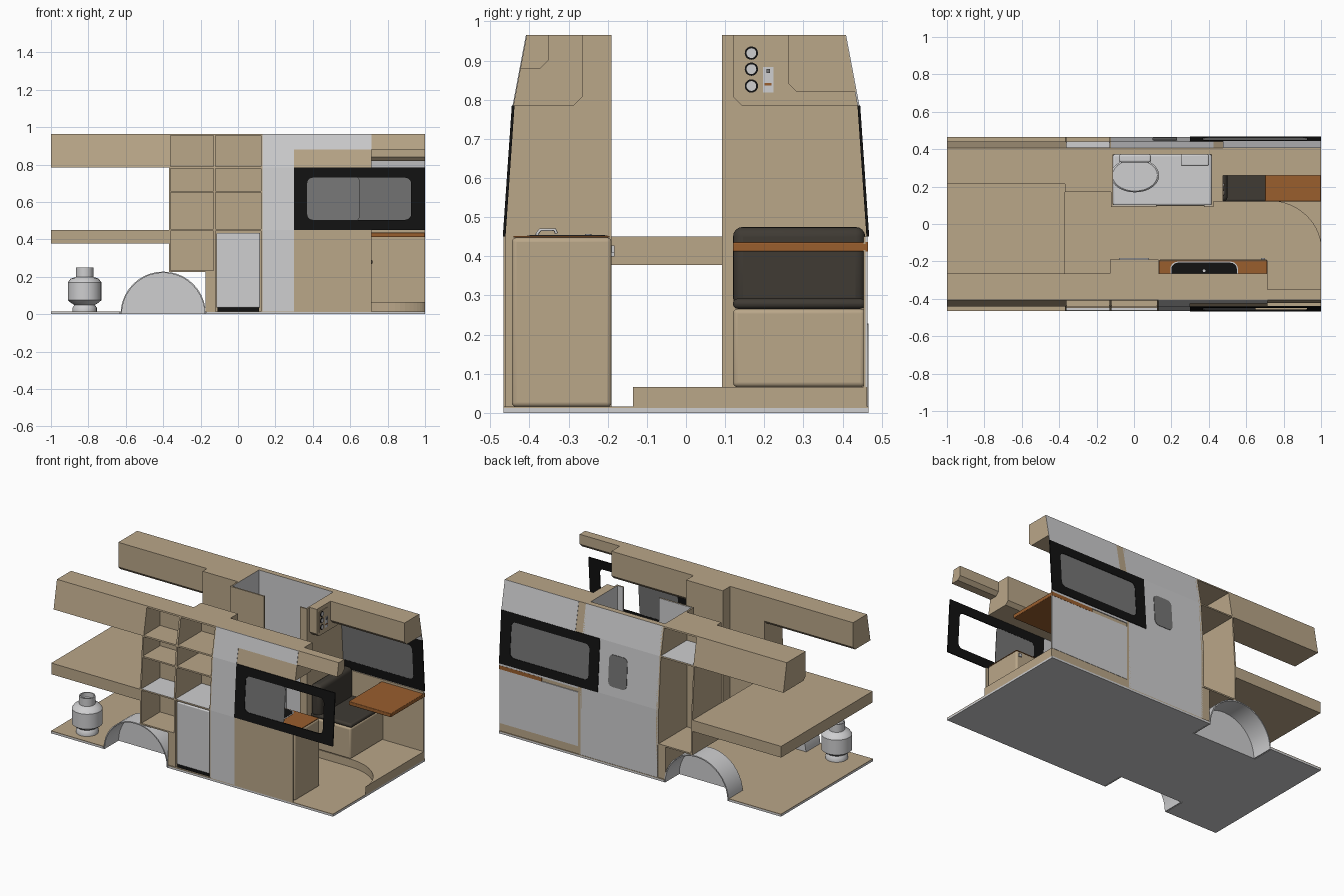
import bpy, bmesh, math

if "Cube" in bpy.data.objects:
    bpy.data.objects.remove(bpy.data.objects["Cube"])

def mat(name, r, g, b):
    m = bpy.data.materials.new(name)
    m.diffuse_color = (r, g, b, 1)
    m.use_nodes = True
    m.node_tree.nodes["Principled BSDF"].inputs["Base Color"].default_value = m.diffuse_color
    return m

TAN = mat("tan_board", .49, .385, .25)
GREY = mat("light_grey", .62, .62, .63)
DARK = mat("dark_upholstery", .05, .043, .034)
WOOD = mat("orange_wood", .32, .112, .027)
BLACK = mat("black_trim", .006, .006, .006)
GLASS = mat("grey_glass", .18, .18, .18)
TOP = .965

def out(z):
    """Half width of the van wall at height z."""
    if z <= .45: return .464
    if z <= .785: return .464 - (z - .45) / .335 * .023
    return .441 - (z - .785) / .18 * .034

def finish(name, bm, mats, rule=None, bevel=0, smooth=False):
    bmesh.ops.recalc_face_normals(bm, faces=bm.faces)
    bm.normal_update()
    if rule:
        for f in bm.faces: f.material_index = rule(f)
    me = bpy.data.meshes.new(name)
    bm.to_mesh(me); bm.free()
    for m in mats: me.materials.append(m)
    ob = bpy.data.objects.new(name, me)
    bpy.context.collection.objects.link(ob)
    if bevel:
        b = ob.modifiers.new("round", 'BEVEL'); b.width = bevel; b.segments = 4
    if smooth or bevel:
        bpy.ops.object.select_all(action='DESELECT')
        ob.select_set(True); bpy.context.view_layer.objects.active = ob
        bpy.ops.object.shade_smooth_by_angle(angle=math.radians(35))
    return ob

def extrude(name, pts, vec, mats, **kw):
    """Solid from a planar outline of 3D points moved along vec."""
    bm = bmesh.new()
    a = [bm.verts.new(p) for p in pts]
    b = [bm.verts.new([p[i] + vec[i] for i in range(3)]) for p in pts]
    bm.faces.new(a); bm.faces.new(b[::-1])
    n = len(a)
    for i in range(n):
        bm.faces.new((a[i], b[i], b[(i + 1) % n], a[(i + 1) % n]))
    return finish(name, bm, mats, **kw)

def box(name, x0, x1, y0, y1, z0, z1, m, **kw):
    return extrude(name, [(x0, y0, z0), (x1, y0, z0), (x1, y1, z0), (x0, y1, z0)], (0, 0, z1 - z0), [m], **kw)

def prism(name, yz, x0, x1, mats, **kw):
    return extrude(name, [(x0, y, z) for y, z in yz], (x1 - x0, 0, 0), mats, **kw)

def heights(z0, z1):
    return [z0] + [z for z in (.45, .785) if z0 < z < z1] + [z1]

def slab(name, s, x0, x1, yin, z0, z1, mats, **kw):
    """Block from the flat inner face yin out to the shaped van wall."""
    yz = [(s * out(z), z) for z in heights(z0, z1)] + [(s * yin, z1), (s * yin, z0)]
    return prism(name, yz, x0, x1, mats, **kw)

def skin(name, s, x0, x1, z0, z1, m, lift=0):
    hs = heights(z0, z1)
    yz = [(s * (out(z) + lift), z) for z in hs] + [(s * (out(z) + lift - .005), z) for z in hs[::-1]]
    return prism(name, yz, x0, x1, [m])

def overhead(name, s, x0, x1, yin, z0, c=.022):
    yz = [(s * out(z0), z0), (s * (yin + c), z0), (s * yin, z0 + c), (s * yin, TOP), (s * out(TOP), TOP)]
    return prism(name, yz, x0, x1, [TAN])

def rrect(x0, x1, z0, z1, r, n=5):
    pts = []
    for cx, cz, a0 in ((x1 - r, z1 - r, 0), (x0 + r, z1 - r, 90), (x0 + r, z0 + r, 180), (x1 - r, z0 + r, 270)):
        for i in range(n + 1):
            a = math.radians(a0 + 90 * i / n)
            pts.append((cx + r * math.cos(a), cz + r * math.sin(a)))
    return pts

def lathe(name, prof, loc, m, n=24, sx=1, sy=1):
    bm = bmesh.new()
    rings = [[bm.verts.new((loc[0] + sx * r * math.cos(2 * math.pi * i / n), loc[1] + sy * r * math.sin(2 * math.pi * i / n), z))
              for i in range(n)] for r, z in prof]
    for a, b in zip(rings, rings[1:]):
        for i in range(n):
            bm.faces.new((a[i], a[(i + 1) % n], b[(i + 1) % n], b[i]))
    bm.faces.new(rings[0][::-1]); bm.faces.new(rings[-1])
    return finish(name, bm, [m], smooth=True)

def window(name, s, x0, x1, z0, z1, gx0, gx1):
    """Black surround with a rounded opening and a glass pane."""
    bm = bmesh.new()
    inner = rrect(x0 + .07, x1 - .075, z0 + .055, z1 - .055, .03)
    outer = rrect(x0, x1, z0, z1, .001)
    L = [[bm.verts.new((x, s * (out(z) + d), z)) for x, z in lp]
         for lp, d in ((outer, .004), (inner, .004), (inner, -.003), (outer, -.003))]
    n = len(inner)
    for k in range(4):
        a, b = L[k], L[(k + 1) % 4]
        for i in range(n):
            bm.faces.new((a[i], a[(i + 1) % n], b[(i + 1) % n], b[i]))
    finish(name + "_frame", bm, [BLACK])
    pane = [(x, s * (out(z) + .001), z) for x, z in rrect(gx0, gx1, z0 + .052, z1 - .052, .02)]
    extrude(name + "_glass", pane, (0, -s * .003, 0), [GLASS])

# floor with wheel notches: grey below, tan covering above
D = .32
xs = [(-1, .466), (-.63, .466), (-.63, D), (-.17, D), (-.17, .466), (1, .466)]
plan = [(x, -y) for x, y in xs] + xs[::-1]
extrude("floor_base", [(x, y, 0) for x, y in plan], (0, 0, .012), [GREY])
extrude("floor_cover", [(x, y, .012) for x, y in plan], (0, 0, .004), [TAN])

# wheel arches: curved shell plus inner wall
for s, side in ((-1, "front"), (1, "back")):
    arc = [(-.4 + .228 * math.cos(math.pi * i / 20), .228 * math.sin(math.pi * i / 20)) for i in range(21)]
    arc_in = [(-.4 + .221 * math.cos(math.pi * i / 20), .221 * math.sin(math.pi * i / 20)) for i in range(20, -1, -1)]
    extrude(side + "_wheel_arch", [(x, s * .466, z) for x, z in arc + arc_in], (0, -s * .146, 0), [GREY], smooth=True)
    extrude(side + "_wheel_arch_wall", [(x, s * .32, z) for x, z in arc], (0, s * .004, 0), [GREY])

# bed and gas bottle
box("bed_platform", -1, -.37, -.464, .464, .378, .45, TAN)
lathe("gas_bottle", [(.065, .015), (.065, .035), (.055, .05), (.072, .06), (.09, .075), (.09, .17), (.075, .19),
                     (.047, .2), (.047, .25), (.04, .25), (.04, .22)], (-.82, -.357), GREY)

# overhead cabinets
overhead("front_bed_overhead", -1, -1, -.37, .265, .785)
overhead("kitchen_overhead", -1, .13, .715, .265, .785)
overhead("door_overhead", -1, .715, 1, .35, .88)
overhead("back_bed_overhead", 1, -1, -.37, .215, .785)
overhead("control_cabinet", 1, .425, .475, .12, .785)
overhead("bench_overhead", 1, .475, 1, .26, .82)

# shelf units, open towards the van wall
def shelves(name, s, x0, x1, yin, z0, levels, grey):
    t = .009
    slab(name + "_side_a", s, x0, x0 + t, yin, z0, TOP, [TAN])
    slab(name + "_side_b", s, x1 - t, x1, yin, z0, TOP, [TAN])
    slab(name + "_top", s, x0 + t, x1 - t, yin, TOP - t, TOP, [TAN])
    box(name + "_panel", x0 + t, x1 - t, *sorted((s * yin, s * (yin + t))), z0, TOP - t, TAN)
    for z in levels:
        slab(name + "_shelf", s, x0 + t, x1 - t, yin + t, z - t / 2, z + t / 2, [TAN, GREY],
             rule=lambda f, g=(z == grey): int(g and f.normal.z > .5))

shelves("front_shelf", -1, -.37, -.122, .265, .225, (.23, .45, .655, .785), .45)
shelves("fridge_column", -1, -.128, .132, .19, .015, (.45, .655, .785), .45)
shelves("back_shelf", 1, -.37, -.122, .17, .225, (.23, .785), .785)
box("front_shelf_foot", -.175, -.128, -.46, -.265, .015, .23, TAN)
box("back_shelf_foot", -.175, -.122, .17, .46, .015, .23, TAN)

# fridge
box("fridge", -.115, .118, -.458, -.2, .035, .435, GREY, bevel=.006)
box("fridge_base", -.11, .113, -.455, -.21, .016, .035, BLACK)
box("fridge_handle", -.08, .08, -.19, -.183, .4, .42, GREY)

# front wall skins and kitchen
skin("front_wall_panel", -1, .132, .3, .015, TOP, GREY, .002)
skin("front_top_panel", -1, .3, .715, .88, TOP, GREY, .002)
skin("kitchen_outer_panel", -1, .3, .715, .015, .45, TAN, .002)
box("kitchen_cabinet", .133, .715, -.445, -.19, .015, .448, TAN, bevel=.012)
box("kitchen_worktop", .133, .71, -.44, -.195, .448, .452, WOOD)
extrude("sink", [(x, y, .452) for x, y in rrect(.2, .55, -.40, -.207, .035)], (0, 0, .003), [BLACK])
extrude("sink_rim", [(x, y, .4515) for x, y in rrect(.194, .556, -.406, -.201, .04)], (0, 0, .002), [GREY])
lathe("sink_drain", [(.008, .455), (.008, .457)], (.375, -.25), GREY, 12)
box("cabinet_latch", .68, .7, -.192, -.183, .41, .428, GREY)
cu = bpy.data.curves.new("faucet", 'CURVE'); cu.dimensions = '3D'; cu.bevel_depth = .004; cu.bevel_resolution = 2
sp = cu.splines.new('POLY'); path = [(-.38, .45), (-.38, .458), (-.372, .468), (-.335, .468), (-.331, .458)]
sp.points.add(len(path) - 1)
for p, (y, z) in zip(sp.points, path): p.co = (.375, y, z, 1)
cu.materials.append(GREY)
bpy.context.collection.objects.link(bpy.data.objects.new("faucet", cu))

# windows
window("front_window", -1, .3, 1, .45, .785, .365, .65)
window("back_window", 1, .3, 1, .45, .785, .365, .93)
extrude("bathroom_window", [(x, out(z) + .003, z) for x, z in rrect(.1, .23, .51, .71, .03)], (0, -.003, 0), [GLASS])

# bathroom: tan partitions lined grey, open roof and doorway
grey_y = lambda f: int(abs(f.normal.y) > .5)
slab("bathroom_back_wall", 1, -.122, .425, .372, .015, TOP, [TAN, GREY], rule=grey_y)
for nm, x0, x1, side in (("left", -.122, -.112, 1), ("right", .415, .425, -1)):
    slab("bathroom_%s_wall" % nm, 1, x0, x1, .092, .015, TOP, [TAN, GREY],
         rule=lambda f, d=side: int(f.normal.x * d > .5))
for nm, x0, x1 in (("a", -.112, .12), ("b", .375, .415)):
    box("bathroom_front_wall_" + nm, x0, x1, .092, .1, .015, TOP, TAN)
    box("bathroom_front_liner_" + nm, x0, x1, .1, .103, .015, TOP - .001, GREY)
box("shower_tray", -.112, .415, .1, .372, .015, .05, GREY, bevel=.01)
extrude("tray_inset", [(x, y, .05) for x, y in rrect(.115, .36, .15, .36, .03)], (0, 0, .004), [GREY])
lathe("toilet", [(.07, .05), (.075, .1), (.125, .19), (.13, .205), (.13, .215), (.12, .222)], (.005, .26), GREY, 28, 1, .7)
box("toilet_tank", -.08, .09, .33, .372, .05, .3, GREY, bevel=.01)
box("washbasin", .25, .4, .31, .372, .38, .42, GREY, bevel=.008)
box("basin_bowl", .27, .385, .32, .36, .42, .422, GREY)

# control panel on the small cabinet
box("control_panel", .475, .478, .145, .23, .808, .94, TAN)
for z in (.835, .878, .919):
    for nm, r, d, m in (("gauge_ring", .017, .003, BLACK), ("gauge_face", .0125, .005, GREY)):
        extrude(nm, [(.478, .167 + r * math.cos(i * math.pi / 10), z + r * math.sin(i * math.pi / 10)) for i in range(20)],
                (d, 0, 0), [m])
box("switch_plate", .478, .481, .197, .224, .818, .884, GREY)
box("switch_bar", .481, .483, .201, .218, .836, .843, WOOD)
box("switch_knob", .481, .485, .205, .215, .868, .878, GLASS)

# raised step with a round cut-out
arc = [(.715 + .285 * math.sin(math.pi / 2 * i / 14), -.135 + .26 * math.cos(math.pi / 2 * i / 14)) for i in range(15)]
extrude("raised_step", [(x, y, .016) for x, y in arc + [(1, .462), (.425, .462), (.425, .125)]], (0, 0, .05), [TAN])

# bench, table and back wall
box("bench_base", .427, .715, .12, .458, .066, .266, TAN, bevel=.012)
box("seat_cushion", .43, .72, .12, .458, .266, .292, DARK, bevel=.012)
box("seat_backrest", .427, .5, .12, .458, .27, .475, DARK, bevel=.025)
box("table", .7, 1, .12, .462, .412, .436, WOOD, bevel=.004)
box("back_wall_lining", .425, 1, .454, .459, .066, .45, TAN)
box("back_wall_panel", .44, 1, .459, .464, .066, .412, GREY)
box("back_wall_edge", .425, .44, .459, .464, .016, .45, TAN)
box("table_edge", .7, 1, .459, .465, .412, .436, WOOD)
box("back_wall_rail", .44, 1, .459, .464, .436, .45, GREY)
skin("back_top_panel", 1, .475, 1, .785, TOP, GREY, .002)
